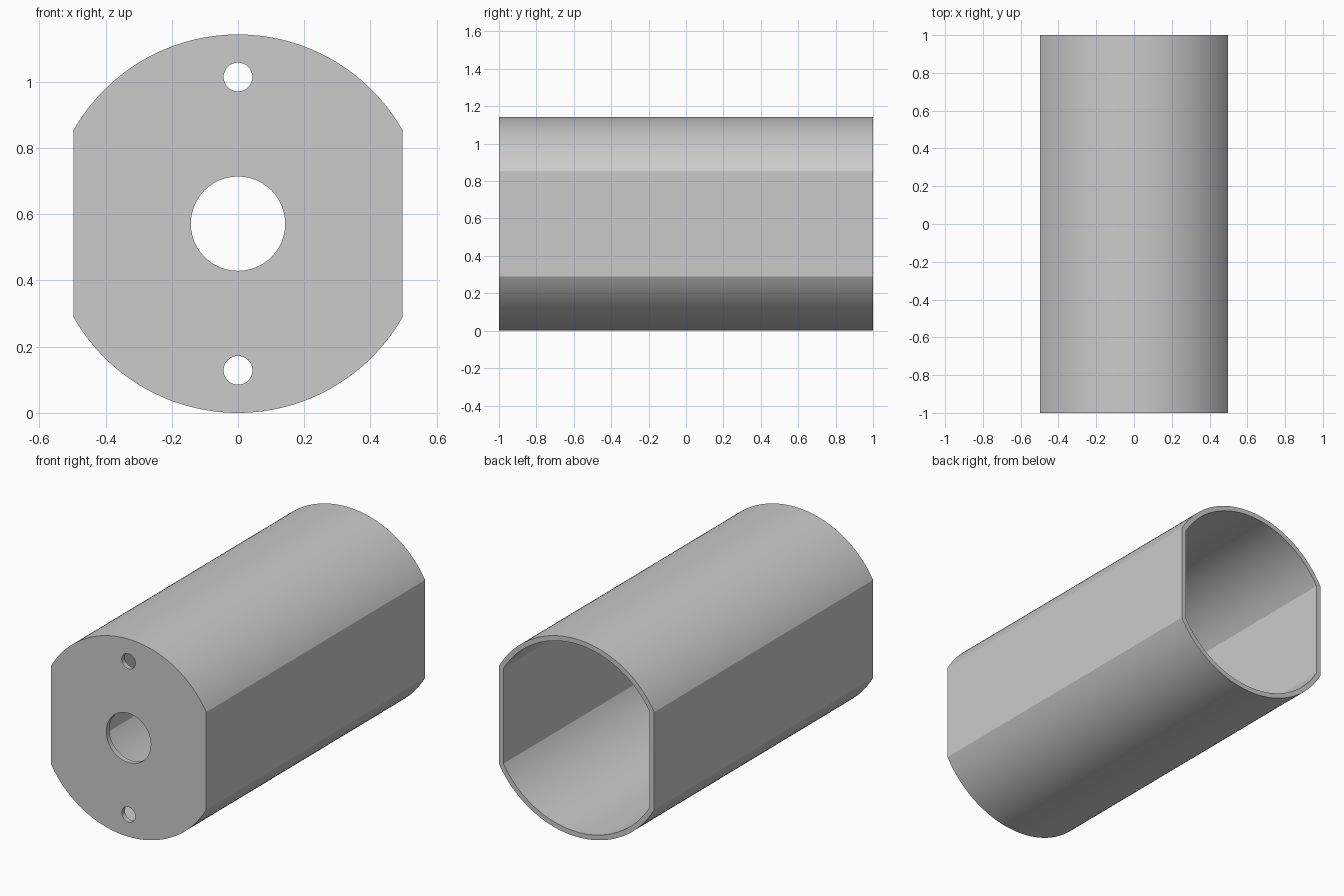
import bpy, bmesh, math

R, FLAT, WALL = 0.5715, 0.497, 0.029   # outer radius, half width at flats, wall
FRONT, BACK = -1.0, 1.0

if "Cube" in bpy.data.objects:
    bpy.data.objects.remove(bpy.data.objects["Cube"], do_unlink=True)

grey = bpy.data.materials.new("light grey")
grey.use_nodes = True
colour = (0.6, 0.6, 0.6, 1)
grey.diffuse_color = colour
grey.node_tree.nodes["Principled BSDF"].inputs["Base Color"].default_value = colour


def flatted_circle(radius, flat, steps=48):
    """Circle profile cut by a vertical flat on each side."""
    start = math.acos(flat / radius)
    arc = [start + (math.pi - 2 * start) * i / steps for i in range(steps + 1)]
    angles = arc + [a + math.pi for a in arc]
    return [(radius * math.cos(a), R + radius * math.sin(a)) for a in angles]


def circle(radius, z, steps=48):
    angles = [2 * math.pi * i / steps for i in range(steps)]
    return [(radius * math.cos(a), z + radius * math.sin(a)) for a in angles]


bm = bmesh.new()


def ring(profile, y):
    return [bm.verts.new((x, y, z)) for x, z in profile]


def bridge(a, b):
    for i in range(len(a)):
        j = (i + 1) % len(a)
        bm.faces.new((a[i], a[j], b[j], b[i]))


def fill(rings):
    """Flat cap bounded by the first ring, with the others as holes."""
    edges = []
    for r in rings:
        for i in range(len(r)):
            pair = (r[i - 1], r[i])
            edges.append(bm.edges.get(pair) or bm.edges.new(pair))
    bmesh.ops.triangle_fill(bm, edges=edges, use_beauty=True, normal=(0, -1, 0))


outer = flatted_circle(R, FLAT)
inner = flatted_circle(R - WALL, FLAT - WALL)
holes = [circle(0.1425, R), circle(0.0435, R + 0.443), circle(0.0435, R - 0.443)]

# Outer shell, open back rim and inner wall
outer_front, outer_back = ring(outer, FRONT), ring(outer, BACK)
inner_front, inner_back = ring(inner, FRONT + WALL), ring(inner, BACK)
bridge(outer_front, outer_back)
bridge(outer_back, inner_back)
bridge(inner_back, inner_front)

# Front plate with a centre hole and two screw holes
holes_front = [ring(h, FRONT) for h in holes]
holes_back = [ring(h, FRONT + WALL) for h in holes]
for a, b in zip(holes_front, holes_back):
    bridge(a, b)
fill([outer_front] + holes_front)
fill([inner_front] + holes_back)

bmesh.ops.recalc_face_normals(bm, faces=bm.faces)
mesh = bpy.data.meshes.new("housing")
bm.to_mesh(mesh)
bm.free()
mesh.materials.append(grey)
housing = bpy.data.objects.new("housing", mesh)
bpy.context.collection.objects.link(housing)

# Smooth arcs, crisp flats and rims
bpy.ops.object.select_all(action="DESELECT")
housing.select_set(True)
bpy.context.view_layer.objects.active = housing
bpy.ops.object.shade_smooth_by_angle(angle=math.radians(20))
